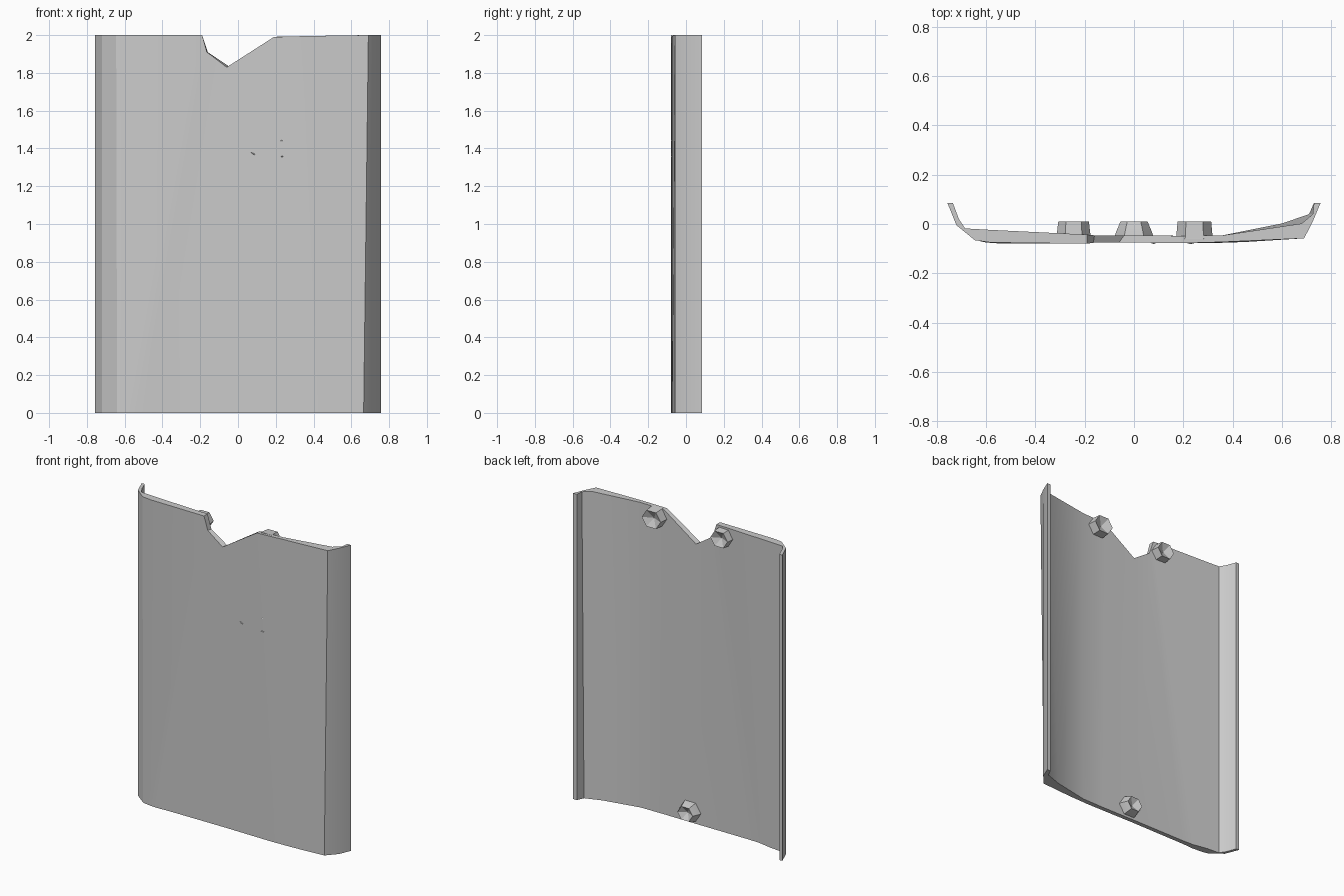
import bpy, bmesh, math
from mathutils import Vector

cube = bpy.data.objects.get("Cube")
if cube:
    bpy.data.objects.remove(cube, do_unlink=True)

grey = bpy.data.materials.new("plain grey")
grey.use_nodes = True
colour = (0.6, 0.6, 0.6, 1)
grey.diffuse_color = colour
grey.node_tree.nodes["Principled BSDF"].inputs["Base Color"].default_value = colour


def finish(bm, name, angle):
    """Turn a bmesh into a grey object with sharp edges above the angle."""
    bmesh.ops.recalc_face_normals(bm, faces=bm.faces)
    mesh = bpy.data.meshes.new(name)
    bm.to_mesh(mesh)
    bm.free()
    mesh.materials.append(grey)
    obj = bpy.data.objects.new(name, mesh)
    bpy.context.scene.collection.objects.link(obj)
    bpy.ops.object.select_all(action="DESELECT")
    obj.select_set(True)
    bpy.context.view_layer.objects.active = obj
    bpy.ops.object.shade_smooth_by_angle(angle=math.radians(angle))
    return obj


# Bent panel: each column is front x, y, back x, y, top z, front and back x at the foot
columns = [
    (-.757, .086, -.735, .086, 2, -.757, -.735),
    (-.72, -.005, -.71, .02, 2, -.72, -.71),
    (-.645, -.066, -.685, -.018, 2, -.64, -.685),
    (-.58, -.075, -.58, -.024, 2, -.6, -.6),
    (-.19, -.08, -.19, -.043, 2, -.53, -.5),
    (-.165, -.076, -.16, -.046, 1.91, -.45, -.42),
    (-.06, -.074, -.04, -.046, 1.83, -.05, -.04),
    (.19, -.078, .19, -.048, 1.99, .3, .2),
    (.36, -.073, .36, -.046, 1.995, .45, .36),
    (.69, -.058, .68, .002, 2, .665, .6),
    (.725, .01, .725, .04, 2, .725, .71),
    (.757, .086, .73, .086, 2, .757, .73),
]
bm = bmesh.new()
rings = []
for fx, fy, bx, by, top, foot_f, foot_b in columns:
    corners = [(foot_f, fy, 0), (fx, fy, top), (bx, by, top), (foot_b, by, 0)]
    rings.append([bm.verts.new(c) for c in corners])
for a, b in zip(rings, rings[1:]):
    for i in range(4):
        j = (i + 1) % 4
        bm.faces.new((a[i], a[j], b[j], b[i]))
bm.faces.new(rings[0])
bm.faces.new(rings[-1])
finish(bm, "bent_panel", 20)


# Faceted tapered pegs on the back, each with a sunken centre
def peg(name, x, z, base, tip):
    bm = bmesh.new()
    loops = []
    for radius, y in ((base, -.06), (base * .97, -.04), (tip, .01)):
        loops.append([bm.verts.new((x + radius * math.cos(a), y, z + radius * .9 * math.sin(a)))
                      for a in (math.tau * k / 6 for k in range(6))])
    for low, high in zip(loops, loops[1:]):
        for k in range(6):
            n = (k + 1) % 6
            bm.faces.new((low[k], low[n], high[n], high[k]))
    bm.faces.new(loops[0])
    cap = bm.faces.new(loops[-1])
    centre = bmesh.ops.poke(bm, faces=[cap])["verts"][0]
    centre.co += Vector((0, -.03, 0))
    finish(bm, name, 15)


peg("upper_right_peg", -.245, 1.935, .07, .062)
peg("upper_left_peg", .245, 1.935, .075, .068)
peg("lower_peg", 0, .075, .078, .055)


# Small raised chips on the front face
def chip(name, x, z, length, height, tilt):
    bm = bmesh.new()
    outline = [(-length, 0), (0, -height), (length, -height * .6), (length * .4, height)]
    c, s = math.cos(tilt), math.sin(tilt)
    rim = [bm.verts.new((x + u * c - v * s, -.07, z + u * s + v * c)) for u, v in outline]
    peak = bm.verts.new((x, -.081, z - height * .6))
    bm.faces.new(rim)
    for p, q in zip(rim, rim[1:] + rim[:1]):
        bm.faces.new((p, q, peak))
    finish(bm, name, 15)


chip("right_chip", .08, 1.375, .035, .007, -.5)
chip("lower_chip", .23, 1.36, .052, .006, 0)
chip("upper_chip", .23, 1.445, .035, .008, .25)
